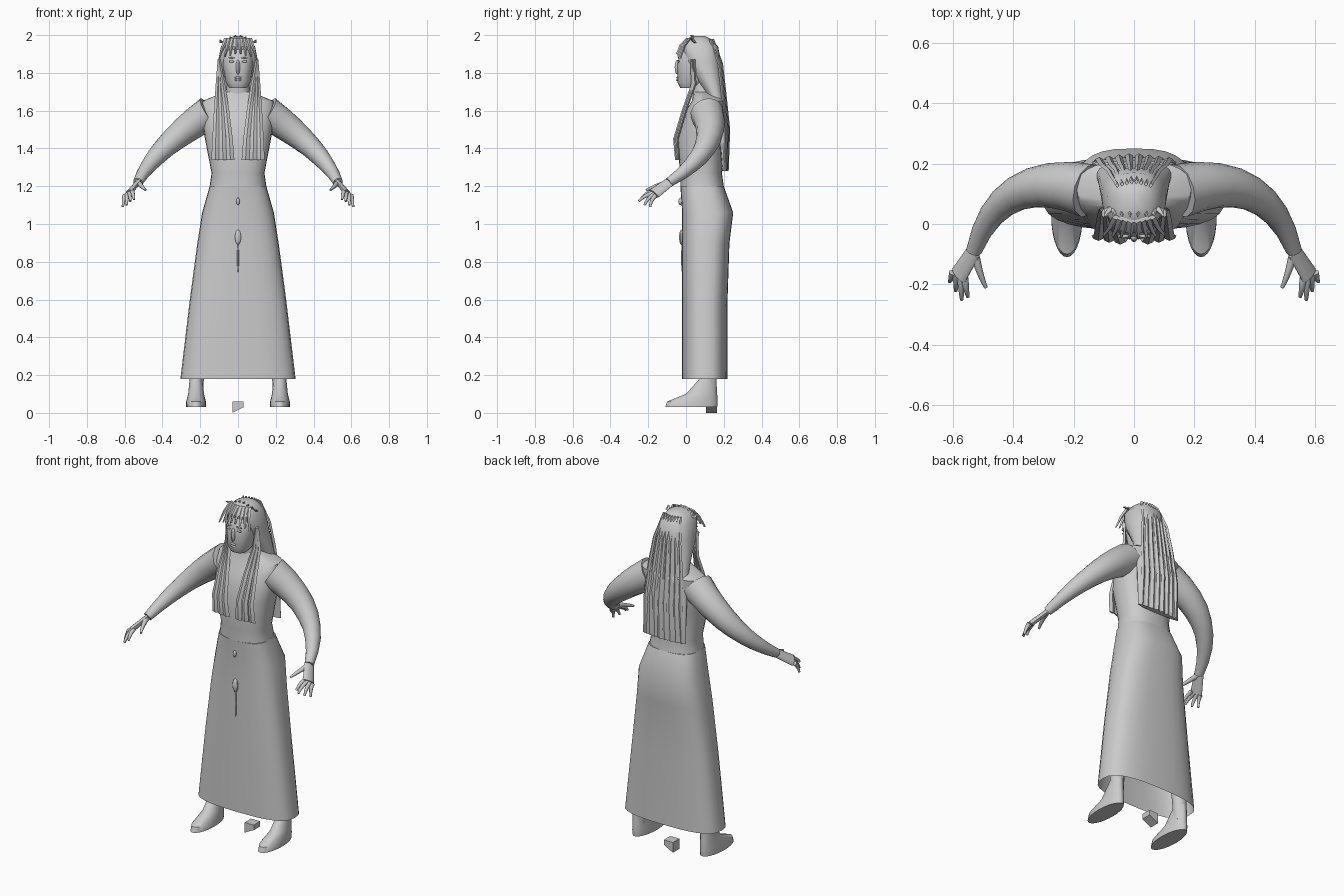
import bpy, bmesh, math
from mathutils import Matrix, Vector

default_cube = bpy.data.objects.get("Cube")
if default_cube:
    bpy.data.objects.remove(default_cube)

shade = (0.6, 0.6, 0.6, 1)
grey = bpy.data.materials.new("light_grey")
grey.use_nodes = True
grey.diffuse_color = shade
grey.node_tree.nodes["Principled BSDF"].inputs["Base Color"].default_value = shade


def finish(name, bm, mirror=False):
    bmesh.ops.recalc_face_normals(bm, faces=bm.faces)
    mesh = bpy.data.meshes.new(name)
    bm.to_mesh(mesh)
    bm.free()
    mesh.materials.append(grey)
    mesh.shade_smooth()
    mesh.set_sharp_from_angle(angle=math.radians(40))
    part = bpy.data.objects.new(name, mesh)
    bpy.context.collection.objects.link(part)
    if mirror:
        part.modifiers.new("Mirror", "MIRROR")
    return part


def skin_rings(name, rings, open_bottom=False, mirror=False):
    bm = bmesh.new()
    loops = [[bm.verts.new(point) for point in ring] for ring in rings]
    for low, high in zip(loops, loops[1:]):
        for i in range(len(low)):
            bm.faces.new((low[i - 1], low[i], high[i], high[i - 1]))
    bm.faces.new(loops[-1])
    if not open_bottom:
        bm.faces.new(loops[0])
    return finish(name, bm, mirror)


def circle(count):
    angles = [math.tau * i / count for i in range(count)]
    return [(math.cos(angle), math.sin(angle)) for angle in angles]


def stack(name, sections, power=2.4, centre=0, **options):
    """Upright loft; each section is height, half width, front y, back y."""
    def bend(value):
        return math.copysign(abs(value) ** (2 / power), value)

    rings = []
    for z, width, front, back in sections:
        middle, depth = (front + back) / 2, (back - front) / 2
        rings.append([(centre + width * bend(c), middle + depth * bend(s), z)
                      for c, s in circle(28)])
    return skin_rings(name, rings, **options)


def limb(name, start, control, end, thick, thin, flat=1, across=(0, 0, 1)):
    """Mirrored tube that tapers along a curve bent towards a control point."""
    start, control, end = Vector(start), Vector(control), Vector(end)
    rings = []
    steps = 8
    for i in range(steps + 1):
        t = i / steps
        first, second = start.lerp(control, t), control.lerp(end, t)
        u = (second - first).cross(Vector(across)).normalized()
        v = u.cross(second - first).normalized()
        radius = thick + (thin - thick) * t
        rings.append([first.lerp(second, t) + radius * (u * c + v * s * flat)
                      for c, s in circle(12)])
    return skin_rings(name, rings, mirror=True)


def lock(name, path, width, tip_width):
    """Mirrored flat hair strand that narrows towards its last point."""
    thick = 0.008
    rings = []
    for i, (x, y, z) in enumerate(path):
        half = width + (tip_width - width) * i / (len(path) - 1)
        rings.append([(x + half * c, y + thick * s, z) for c, s in circle(4)])
    return skin_rings(name, rings, mirror=True)


def blob(name, place, size, mirror=False):
    """Small ellipsoid detail."""
    bm = bmesh.new()
    bmesh.ops.create_uvsphere(bm, u_segments=10, v_segments=6, radius=1,
                              matrix=Matrix.LocRotScale(Vector(place), None, Vector(size)))
    return finish(name, bm, mirror)


# Long open skirt and fitted bodice
stack("skirt", [(0.18, 0.305, -0.02, 0.22), (0.6, 0.255, -0.02, 0.22),
                (0.9, 0.215, -0.02, 0.23), (1.06, 0.19, -0.02, 0.25),
                (1.2, 0.15, -0.03, 0.2)], power=2.8, open_bottom=True)
stack("bodice", [(1.2, 0.15, -0.03, 0.2), (1.27, 0.14, -0.03, 0.19),
                 (1.45, 0.175, -0.05, 0.2), (1.6, 0.195, 0, 0.21),
                 (1.65, 0.19, 0.03, 0.21), (1.7, 0.07, 0.04, 0.17)])
stack("neck", [(1.66, 0.07, 0.04, 0.17), (1.8, 0.05, 0.03, 0.15)])

# Belt knot, hanging cord and pendant
blob("belt_knot", (0, -0.03, 1.12), (0.01, 0.01, 0.02))
blob("belt_cord", (0, -0.02, 0.82), (0.005, 0.006, 0.08))
blob("pendant", (0, -0.025, 0.93), (0.017, 0.012, 0.04))

# Arms and hands
wrist = Vector((0.53, -0.09, 1.22))
knuckles = Vector((0.58, -0.17, 1.16))
limb("arm", (0.15, 0.11, 1.59), (0.44, 0.19, 1.4), wrist, 0.09, 0.026)
limb("palm", wrist, wrist.lerp(knuckles, 0.5), knuckles, 0.03, 0.036,
     flat=0.45, across=(1, 0, 1))
limb("thumb", wrist, (0.51, -0.17, 1.2), (0.49, -0.21, 1.18), 0.016, 0.006)
finger_tips = {"index_finger": (0.55, -0.24, 1.13), "middle_finger": (0.57, -0.25, 1.12),
               "ring_finger": (0.59, -0.22, 1.1), "little_finger": (0.61, -0.19, 1.09)}
for i, (name, tip) in enumerate(finger_tips.items()):
    spread = (i - 1.5) * 0.013
    root = knuckles + Vector((spread, spread / 2, -spread / 2))
    bend = root.lerp(Vector(tip), 0.5) + Vector((0, -0.01, 0.01))
    limb(name, root, bend, tip, 0.013, 0.006, across=(1, 0, 0))

# Legs and pointed shoes
limb("leg", (0.17, 0.11, 0.7), (0.22, 0.12, 0.4), (0.22, 0.12, 0.1), 0.06, 0.035,
     across=(0, 1, 0))
stack("shoe", [(0.03, 0.052, -0.11, 0.165), (0.06, 0.052, -0.1, 0.168),
               (0.1, 0.042, 0, 0.165), (0.19, 0.033, 0.08, 0.16)],
      power=2, centre=0.222, mirror=True)

# Loose wedge-shaped heel between the feet
bm = bmesh.new()
bmesh.ops.create_cube(bm, size=0.06, matrix=Matrix.Translation((0, 0.135, 0.03)))
for vert in bm.verts:
    if vert.co.z < 0.01 and vert.co.x > 0:
        vert.co.z += 0.03
finish("heel_block", bm)

# Head and face
stack("head", [(1.72, 0.045, -0.03, 0.06), (1.75, 0.065, -0.045, 0.1),
               (1.85, 0.083, -0.045, 0.16), (1.92, 0.08, -0.03, 0.16),
               (1.98, 0.03, 0.03, 0.1)])
blob("nose", (0, -0.045, 1.83), (0.012, 0.015, 0.04))
for name, height in (("lower_lip", 1.762), ("upper_lip", 1.775)):
    blob(name, (0, -0.044, height), (0.02, 0.008, 0.006))
blob("eye", (0.035, -0.04, 1.86), (0.015, 0.006, 0.006), mirror=True)
blob("eyebrow", (0.035, -0.04, 1.88), (0.02, 0.006, 0.003), mirror=True)

# Hair crown with a long sheet down the back
stack("back_hair", [(1.28, 0.14, 0.19, 0.215), (1.55, 0.137, 0.16, 0.22),
                    (1.7, 0.12, 0.1, 0.2), (1.86, 0.106, -0.01, 0.185),
                    (1.94, 0.09, -0.03, 0.17), (1.98, 0.06, 0, 0.13),
                    (1.995, 0.02, 0.04, 0.1)])

# Raised strands down the back, over the brow and at the crown
back_line = [(0.218, 1.28), (0.226, 1.5), (0.205, 1.7), (0.188, 1.85), (0.14, 1.98)]
brow_line = [(0.01, 1.985), (-0.025, 1.95), (-0.045, 1.9)]
for i in range(4):
    offset = 0.017 + i * 0.034
    inset = i * 0.004
    lock("back_lock_%d" % i, [(offset * (1 - step * step / 30), y - inset, z)
                              for step, (y, z) in enumerate(back_line)], 0.016, 0.006)
    lock("brow_lock_%d" % i, [(offset * (0.5 + step / 6), y + inset, z - step * inset)
                              for step, (y, z) in enumerate(brow_line)], 0.014, 0.004)
    lock("crown_tip_%d" % i, [(offset * 0.7, 0.05, 1.97 - inset),
                              (offset * 0.8, 0.03, 2 - inset * 2)], 0.016, 0.003)

# Locks draped from the temples over the chest
drape_line = [(-0.05, 1.34), (-0.06, 1.45), (-0.015, 1.6), (0.035, 1.74), (0.03, 1.87)]
for i in range(3):
    hem = 0.04 * (i + 1)
    path = []
    for y, z in drape_line:
        gather = ((z - 1.34) * 1.9) ** 1.5
        path.append((hem + (0.1 - hem) * gather, y + i * 0.006, z))
    lock("front_lock_%d" % i, path, 0.021, 0.008)
